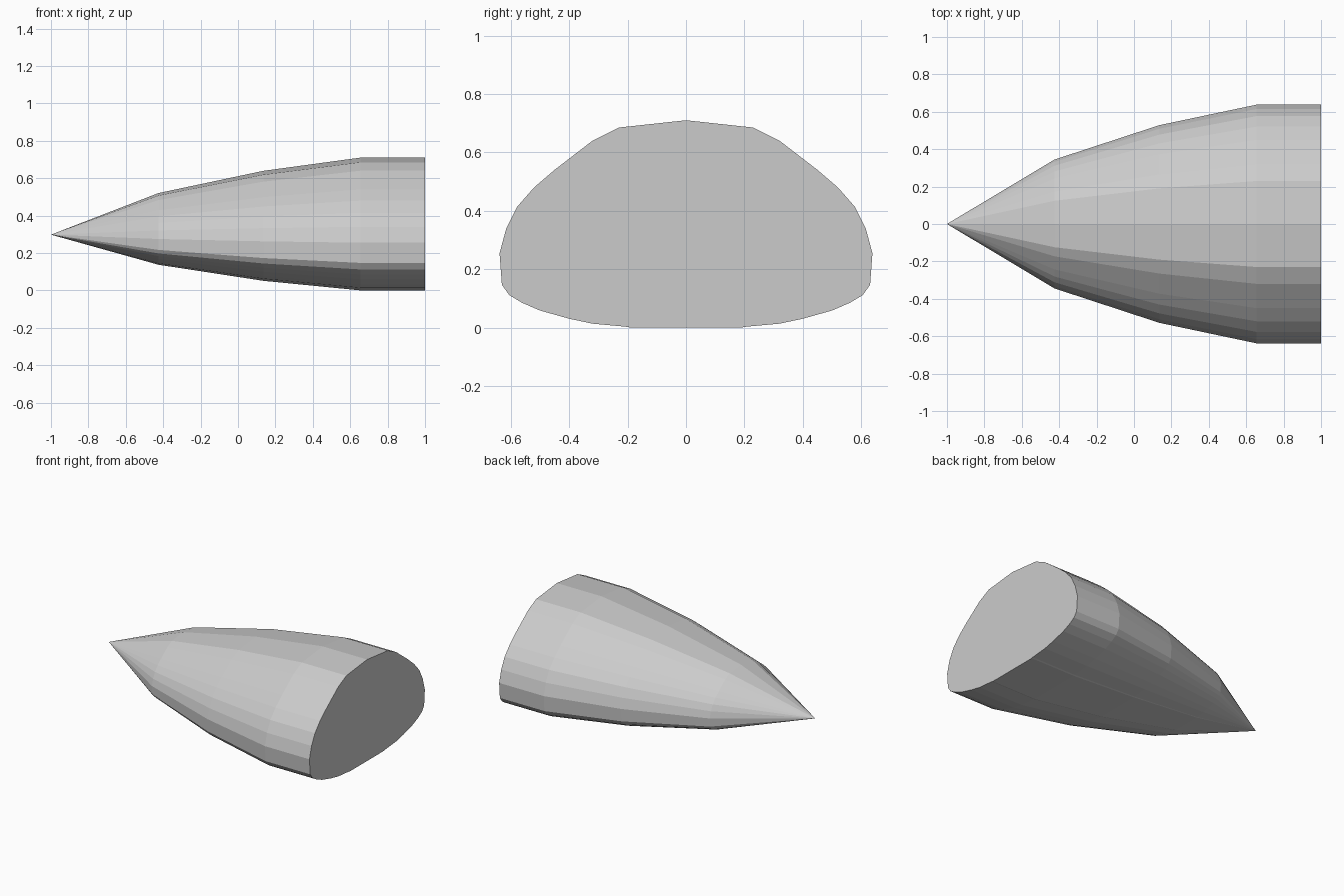
import bpy, bmesh

if "Cube" in bpy.data.objects:
    bpy.data.objects.remove(bpy.data.objects["Cube"])

# Half cross-section (y, z) from the ridge down to the flat belly
half = [(0.0, 0.71), (0.23, 0.685), (0.32, 0.64), (0.45, 0.54), (0.52, 0.48),
        (0.577, 0.415), (0.615, 0.34), (0.638, 0.255), (0.63, 0.147),
        (0.605, 0.112), (0.56, 0.085), (0.50, 0.059), (0.40, 0.031),
        (0.32, 0.014), (0.20, 0.003), (0.19, 0.0)]
section = half + [(-y, z) for y, z in reversed(half[1:])]

# Stations along the length: (x, scale about the tip axis)
tip_z = 0.298
stations = [(-0.425, 0.54), (0.135, 0.828), (0.655, 1.0), (1.0, 1.0)]

bm = bmesh.new()
tip = bm.verts.new((-1, 0, tip_z))
rings = [[bm.verts.new((x, y * s, tip_z + (z - tip_z) * s)) for y, z in section]
         for x, s in stations]
n = len(section)

# Pointed nose, tapering skin and flat end cap
for i in range(n):
    j = (i + 1) % n
    bm.faces.new((tip, rings[0][i], rings[0][j]))
    for a, b in zip(rings, rings[1:]):
        bm.faces.new((a[i], b[i], b[j], a[j]))
bm.faces.new(rings[-1])
bmesh.ops.recalc_face_normals(bm, faces=bm.faces[:])

mesh = bpy.data.meshes.new("nose_cone")
bm.to_mesh(mesh)
bm.free()
bpy.context.collection.objects.link(bpy.data.objects.new("nose_cone", mesh))
